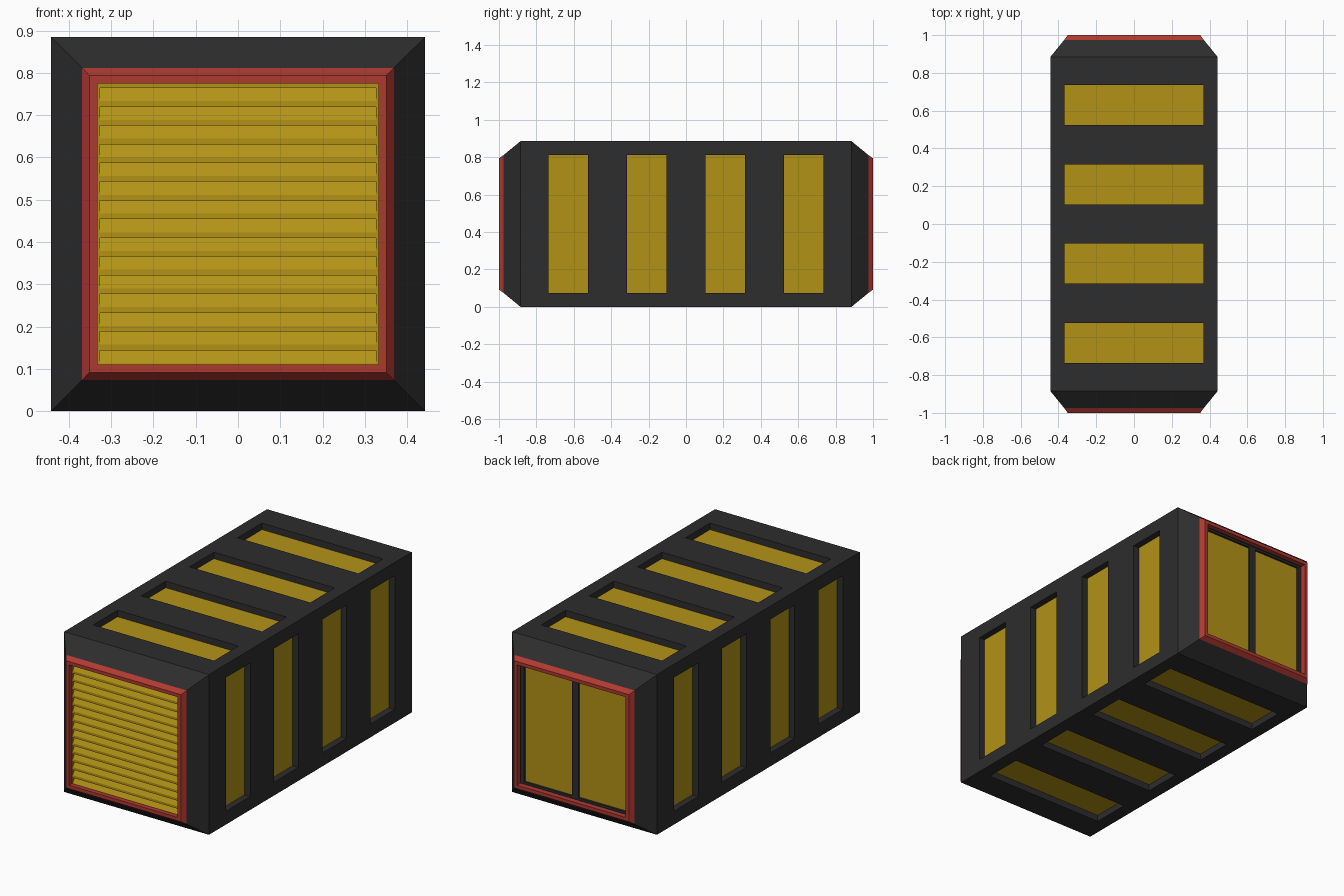
import bpy, bmesh, math
from mathutils import Matrix, Vector

if "Cube" in bpy.data.objects:
    bpy.data.objects.remove(bpy.data.objects["Cube"])

H = 0.4425  # half width, also centre height


def material(name, rgb):
    m = bpy.data.materials.new(name)
    m.diffuse_color = (*rgb, 1)
    m.use_nodes = True
    m.node_tree.nodes["Principled BSDF"].inputs["Base Color"].default_value = m.diffuse_color
    return m


DARK = material("dark_paint", (0.026, 0.026, 0.026))
RED = material("red_paint", (0.43, 0.042, 0.03))
YELLOW = material("yellow_paint", (0.45, 0.29, 0.008))


def finish(bm, name, mat):
    bmesh.ops.recalc_face_normals(bm, faces=bm.faces)
    me = bpy.data.meshes.new(name)
    bm.to_mesh(me)
    bm.free()
    ob = bpy.data.objects.new(name, me)
    bpy.context.collection.objects.link(ob)
    me.materials.append(mat)
    return ob


def square_rings(rings, name, mat, closed=False):
    """Skin square rings given as (y, half size)."""
    bm = bmesh.new()
    loops = [[bm.verts.new((sx * h, y, H + sz * h))
              for sx, sz in ((-1, -1), (1, -1), (1, 1), (-1, 1))] for y, h in rings]
    pairs = list(zip(loops, loops[1:]))
    if closed:
        pairs.append((loops[-1], loops[0]))
    else:
        bm.faces.new(loops[0])
        bm.faces.new(loops[-1])
    for a, b in pairs:
        for i in range(4):
            j = (i + 1) % 4
            bm.faces.new((a[i], a[j], b[j], b[i]))
    return finish(bm, name, mat)


def box(bm, lo, hi, turn=Matrix()):
    lo, hi = Vector(lo), Vector(hi)
    m = Matrix.Translation((lo + hi) / 2) @ Matrix.Diagonal((*(hi - lo), 1))
    bmesh.ops.create_cube(bm, size=1, matrix=Matrix.Translation((0, 0, H)) @ turn @ m)


# Body with tapered ends and shallow end openings
half = [(0.885, H), (0.975, 0.369), (0.975, 0.332), (0.968, 0.332)]
body = square_rings([(-y, h) for y, h in reversed(half)] + half, "container_body", DARK)

# Window recesses and panels on all four long sides, plus door recesses
cut, windows, doors = bmesh.new(), bmesh.new(), bmesh.new()
for k in range(4):
    turn = Matrix.Rotation(k * math.pi / 2, 4, 'Y')
    for y in (-0.63, -0.21, 0.21, 0.63):
        a, b = y - 0.106, y + 0.106
        box(cut, (-0.369, a, H - 0.042), (0.369, b, H + 0.05), turn)
        box(windows, (-0.369, a, H - 0.05), (0.369, b, H - 0.036), turn)
for s in (-1, 1):
    x0, x1 = sorted((s * 0.02, s * 0.312))
    box(cut, (x0, 0.95, -0.32), (x1, 1.05, 0.32))
    box(doors, (x0, 0.94, -0.32), (x1, 0.957, 0.32))
cutter = finish(cut, "recess_cutter", DARK)
cutter.hide_render = True
cutter.hide_viewport = True
mod = body.modifiers.new("recesses", 'BOOLEAN')
mod.object = cutter
mod.operation = 'DIFFERENCE'
mod.solver = 'EXACT'
finish(windows, "window_panels", YELLOW)
finish(doors, "door_panels", YELLOW)

# Red end frames
for s, name in ((-1, "front_frame"), (1, "back_frame")):
    square_rings([(s * y, h) for y, h in
                  ((0.975, 0.369), (1.0, 0.351), (1.0, 0.332), (0.965, 0.332))],
                 name, RED, closed=True)

# Louvred front shutter: wedge cuts in a flat slab, with side strips
front, deep, back = -0.975, -0.957, -0.95
top, bottom = H + 0.332, H - 0.332
profile = [(back, top), (front, top)]
for k in range(15):
    z = 0.764 - k * 0.0443
    profile += [(front, z), (deep, z), (front, z - 0.031)]
profile += [(front, bottom), (back, bottom)]
bm = bmesh.new()
ends = [[bm.verts.new((x, y, z)) for y, z in profile] for x in (-0.327, 0.327)]
n = len(profile)
for i in range(n):
    j = (i + 1) % n
    bm.faces.new((ends[0][i], ends[0][j], ends[1][j], ends[1][i]))
for e in ends:
    bm.faces.new(e)
for x0, x1 in ((-0.332, -0.327), (0.327, 0.332)):
    box(bm, (x0, front, -0.332), (x1, back, 0.332))
finish(bm, "front_shutter", YELLOW)

# Opening behind the shutter so the wedge cuts stay clear of the body
bm = bmesh.new()
box(bm, (-0.331, -1.05, -0.331), (0.331, -0.952, 0.331))
pocket = finish(bm, "shutter_cutter", DARK)
pocket.hide_render = True
pocket.hide_viewport = True
mod = body.modifiers.new("shutter_pocket", 'BOOLEAN')
mod.object = pocket
mod.operation = 'DIFFERENCE'
mod.solver = 'EXACT'
